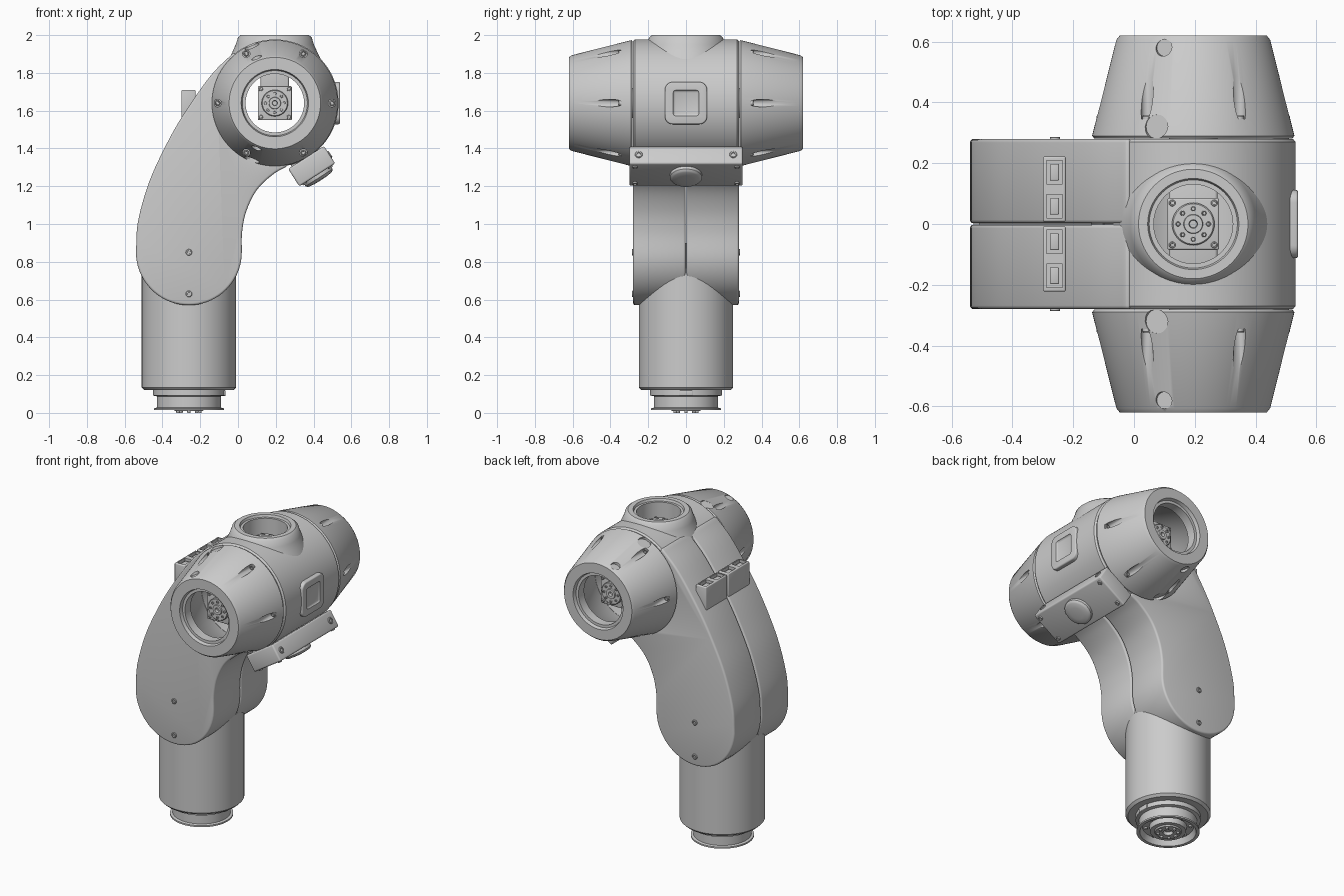
import bpy, bmesh
from math import pi, sin, cos, radians
from mathutils import Vector, Matrix

if "Cube" in bpy.data.objects:
    bpy.data.objects.remove(bpy.data.objects["Cube"])

CX, CZ = 0.195, 1.64      # joint drum axis
BX = -0.26                # column axis


def make(name, bm):
    bmesh.ops.remove_doubles(bm, verts=bm.verts, dist=1e-5)
    bmesh.ops.recalc_face_normals(bm, faces=bm.faces)
    me = bpy.data.meshes.new(name)
    bm.to_mesh(me)
    bm.free()
    ob = bpy.data.objects.new(name, me)
    bpy.context.collection.objects.link(ob)
    return ob


def activate(ob):
    bpy.ops.object.select_all(action='DESELECT')
    ob.select_set(True)
    bpy.context.view_layer.objects.active = ob


def bevel(ob, width, seg=3):
    m = ob.modifiers.new("Bevel", 'BEVEL')
    m.width, m.segments, m.use_clamp_overlap = width, seg, False
    m.limit_method, m.angle_limit = 'ANGLE', radians(40)
    activate(ob)
    bpy.ops.object.modifier_apply(modifier=m.name)
    return ob


def cut(ob, *cutters):
    for c in cutters:
        c.hide_render = True
        m = ob.modifiers.new("Cut", 'BOOLEAN')
        m.operation, m.solver, m.object = 'DIFFERENCE', 'EXACT', c
        activate(ob)
        bpy.ops.object.modifier_apply(modifier=m.name)
        bpy.data.objects.remove(c)
    return ob


def lathe(name, prof, loc, axis=(0, 0, 1), seg=96, closed=False):
    """Spin (radius, height) points around an axis through loc."""
    rot = Vector((0, 0, 1)).rotation_difference(Vector(axis)).to_matrix()
    bm = bmesh.new()
    rings = [[bm.verts.new(rot @ Vector((r * cos(2 * pi * i / seg), r * sin(2 * pi * i / seg), h)) + Vector(loc))
              for i in range(seg)] for r, h in prof]
    pairs = list(zip(rings, rings[1:])) + ([(rings[-1], rings[0])] if closed else [])
    for a, b in pairs:
        for i in range(seg):
            j = (i + 1) % seg
            bm.faces.new((a[i], a[j], b[j], b[i]))
    return make(name, bm)


def rod(name, r, h0, h1, loc, axis=(0, 0, 1), seg=32):
    return lathe(name, [(0, h0), (r, h0), (r, h1), (0, h1)], loc, axis, seg)


def box(name, size, loc, rot=Matrix.Identity(3), width=0):
    bm = bmesh.new()
    bmesh.ops.create_cube(bm, size=1)
    for v in bm.verts:
        v.co = rot @ Vector([a * b for a, b in zip(v.co, size)]) + Vector(loc)
    ob = make(name, bm)
    return bevel(ob, width) if width else ob


def screw(name, loc, axis, r=0.017):
    return lathe(name, [(r, -.02), (r, .004), (r * .85, .007), (r * .55, .007), (r * .5, -.003), (0, -.003)],
                 loc, axis, 20)


def spline(pts, n=6):
    """Smooth curve through the points."""
    p = [Vector(q) for q in pts]
    p = [2 * p[0] - p[1]] + p + [2 * p[-1] - p[-2]]
    out = []
    for a, b, c, d in zip(p, p[1:], p[2:], p[3:]):
        for k in range(n):
            t = k / n
            out.append(0.5 * (2 * b + (c - a) * t + (2 * a - 5 * b + 4 * c - d) * t * t
                              + (3 * b - a - 3 * c + d) * t ** 3))
    return out + [p[-2]]


def arc(cx, cz, r, a0, a1, n):
    return [Vector((cx + r * cos(radians(a0 + (a1 - a0) * i / n)), cz + r * sin(radians(a0 + (a1 - a0) * i / n))))
            for i in range(n + 1)]


def bolted_flange(name, loc, axis, half):
    """Square plate with a round output disc and a ring of bolts."""
    loc, ax = Vector(loc), Vector(axis)
    u = Vector((1, 0, 0))
    v = ax.cross(u)
    rot = Matrix((u, v, ax)).transposed()
    box(name + "_plate", (half * 2, half * 2, .03), loc - ax * .02, rot, .006)
    lathe(name + "_disc", [(.07, -.01), (.07, .012), (.066, .016), (.032, .016), (.03, .024), (.014, .024),
                           (.012, .005), (0, .005)], loc, ax, 48)
    for i in range(8):
        a = pi * i / 4
        screw(f"{name}_bolt", loc + ax * .016 + (u * cos(a) + v * sin(a)) * .05, ax, .008)
    for i, j in ((1, 1), (1, -1), (-1, 1), (-1, -1)):
        screw(f"{name}_corner_bolt", loc - ax * .005 + (u * i + v * j) * (half - .016), ax, .011)


# lower column and base coupling
lathe("lower_column", [(.17, .12), (.235, .12), (.25, .135), (.25, .9), (0, .9)], (BX, 0, 0))
lathe("base_collar", [(.16, .125), (.19, .125), (.19, .092), (.17, .088), (.17, .028), (.185, .024), (.185, .014),
                      (.165, .014), (.15, .05), (.11, .05), (.105, .018), (.08, .018), (.075, .01), (.03, .01),
                      (.026, .03), (0, .03)], (BX, 0, 0))
box("base_key", (.03, .07, .03), (BX + .18, 0, .105), width=.004)
for i in range(8):
    a = pi * i / 4
    p = Vector((BX + .058 * cos(a), .058 * sin(a), .007))
    screw("base_bolt", p, (0, 0, -1), .009)
    screw("base_outer_bolt", (BX + .13 * cos(a), .13 * sin(a), .047), (0, 0, -1), .01)

# curved arm: two mirrored shells meeting at the centre seam
outer = spline([(-.54, .85), (-.53, 1.01), (-.475, 1.21), (-.395, 1.39), (-.295, 1.57), (-.145, 1.785), (-.02, 1.91)])
inner = spline([(.26, 1.305), (.185, 1.262), (.10, 1.18), (.045, 1.07), (.022, .96), (.02, .85)])
outline = outer + arc(CX, CZ, .29, 128, 281, 32) + inner + arc(BX, .85, .28, 0, -180, 36)[1:-1]
for s, side in ((-1, "front"), (1, "back")):
    bm = bmesh.new()
    face = bm.faces.new([bm.verts.new((p.x, s * .002, p.y)) for p in outline])
    new = bmesh.ops.extrude_face_region(bm, geom=[face])["geom"]
    for v in new:
        if isinstance(v, bmesh.types.BMVert):
            v.co.y = s * .28
    bevel(make(f"arm_shell_{side}", bm), .012)
    for z in (.85, .63):
        screw(f"arm_screw_{side}", (BX, s * .28, z), (0, s, 0))

# joint drum, hollow, with an opening for the top neck
drum = lathe("joint_drum", [(.26, -.28), (.328, -.28), (.337, -.27), (.337, .27), (.328, .28), (.26, .28)],
             (CX, 0, CZ), (0, 1, 0), 128, True)
cut(drum, rod("neck_cutter", .18, 1.8, 2.1, (CX, 0, 0), seg=64))
lathe("top_neck", [(.25, 1.86), (.225, 1.91), (.207, 1.95), (.195, 1.988), (.18, 2.0), (.15, 2.0), (.145, 1.985),
                   (.13, 1.985), (.13, 1.88), (.17, 1.86)], (CX, 0, 0), closed=True)

# tapered side housings with six slotted screws each
for s, side in ((-1, "front"), (1, "back")):
    ax = Vector((0, s, 0))
    cone = lathe(f"side_housing_{side}",
                 [(.26, .282), (.326, .282), (.333, .29), (.253, .606), (.242, .62), (.178, .62), (.172, .598),
                  (.155, .598), (.155, .54), (.20, .50)], (CX, 0, CZ), ax, 128, True)
    cutters = []
    for i in range(6):
        a = pi * i / 3
        p = Vector((CX + .303 * cos(a), 0, CZ + .303 * sin(a)))
        cutters.append(rod("slot_cutter", .02, .345, .7, p, ax, 24))
        screw(f"housing_screw_{side}", p + ax * .35, ax, .015)
    # shallow oval pockets above and below
    for a in (112, -112):
        d = Vector((cos(radians(a)), 0, sin(radians(a))))
        for y, r, rad in ((.32, .315, .04), (.58, .25, .028)):
            cutters.append(rod("pocket_cutter", rad, r, r + .1, Vector((CX, s * y, CZ)), d, 24))
    cut(cone, *cutters)
    bolted_flange(f"side_drive_{side}", (CX, s * .47, CZ), ax, .09)
    rod(f"side_drive_body_{side}", .08, 0, .45, (CX, 0, CZ), ax, 48)

# inner drives
box("drive_core", (.16, .3, .16), (CX, 0, CZ), width=.01)
box("top_drive_body", (.15, .15, .2), (CX, 0, 1.78), width=.01)
bolted_flange("top_drive", (CX, 0, 1.9), (0, 0, 1), .085)

# sloping service cover under the drum
tilt = Matrix.Rotation(radians(-32.6), 3, 'Y')
centre = Vector((.39, 0, 1.306))
box("service_cover", (.225, .60, .11), centre, tilt, .01)
box("service_cover_lip", (.06, .50, .10), centre + tilt @ Vector((-.06, 0, .05)), tilt, .008)
down, out = tilt @ Vector((0, 0, -1)), tilt @ Vector((1, 0, 0))
lathe("round_button", [(.085, -.01), (.085, .018), (.078, .026), (.07, .03), (.04, .034), (0, .035)],
      centre + down * .054, down, 64)
for y in (-.25, .25):
    screw("cover_end_screw", centre + out * .112 + Vector((0, y, 0)), out, .02)
    for x in (-.08, .08):
        screw("cover_face_screw", centre + down * .055 + out * x + Vector((0, y * 1.08, 0)), down, .014)

# rounded badge plate on the drum's nose
bm = bmesh.new()
corners = [p for k, (y, z) in enumerate(((1, 1), (-1, 1), (-1, -1), (1, -1)))
           for p in arc(y * .07, CZ + z * .07, .042, 90 * k, 90 * k + 90, 8)]
face = bm.faces.new([bm.verts.new((.48, p.x, p.y)) for p in corners])
for v in bmesh.ops.extrude_face_region(bm, geom=[face])["geom"]:
    if isinstance(v, bmesh.types.BMVert):
        v.co.x = .54
nose = bevel(make("nose_plate", bm), .008)
cut(nose, box("recess_cutter", (.06, .14, .14), (.562, 0, CZ), width=.015))

# connector blocks with two sockets each
for s, side in ((-1, "front"), (1, "back")):
    block = box(f"connector_block_{side}", (.075, .215, .17), (-.262, s * .115, 1.625), width=.006)
    cut(block, *[box("socket_cutter", (.052, .078, .08), (-.262, s * y, 1.71)) for y in (.058, .17)])
    for y in (.058, .17):
        box(f"socket_pin_{side}", (.03, .055, .04), (-.262, s * y, 1.68), width=.004)

# smooth shading with crisp edges
for ob in bpy.context.scene.objects:
    activate(ob)
    bpy.ops.object.shade_smooth_by_angle(angle=radians(35))
